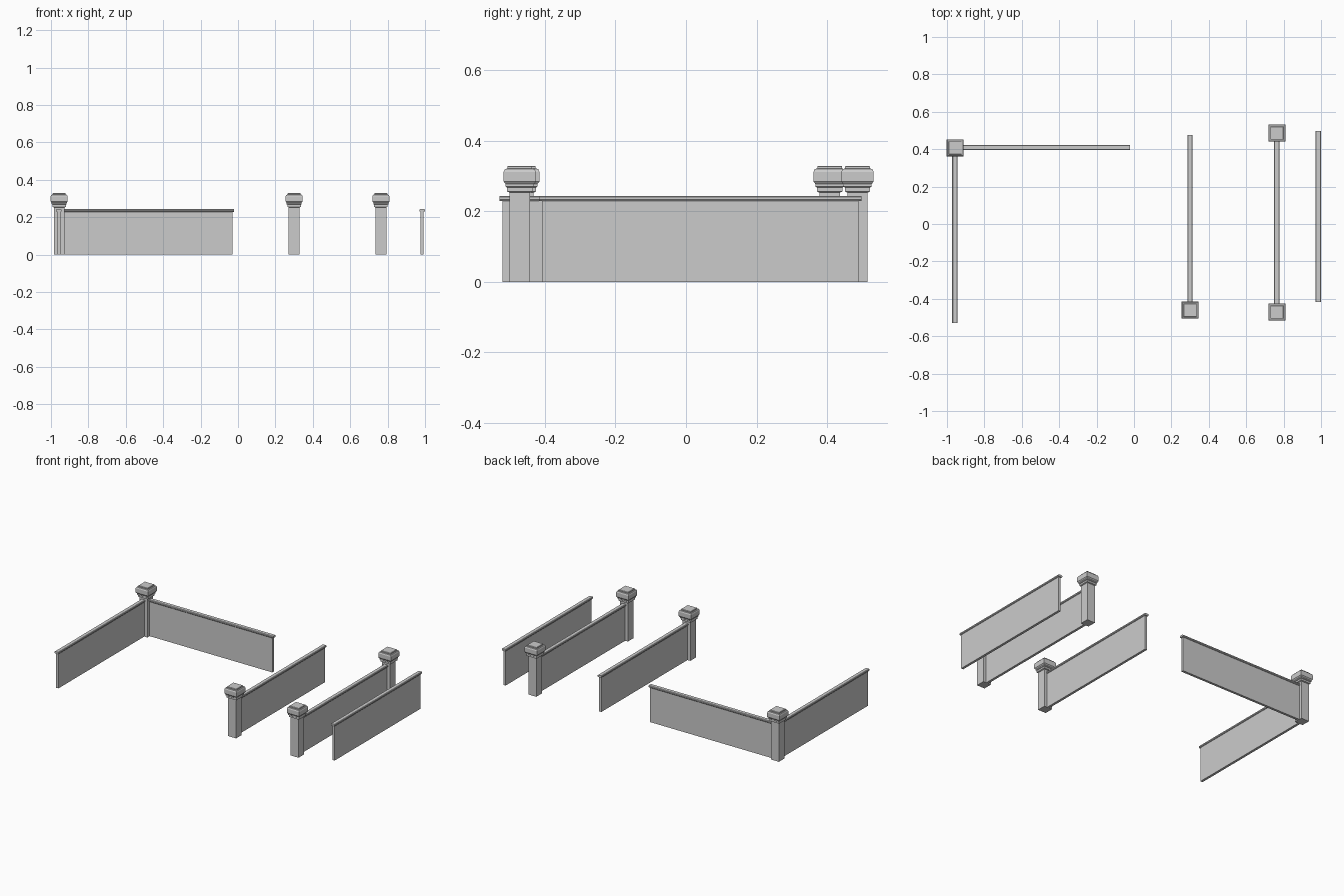
import bpy, bmesh

if "Cube" in bpy.data.objects:
    bpy.data.objects.remove(bpy.data.objects["Cube"])


def mesh_object(name, bm):
    bmesh.ops.recalc_face_normals(bm, faces=bm.faces)
    me = bpy.data.meshes.new(name)
    bm.to_mesh(me)
    bm.free()
    ob = bpy.data.objects.new(name, me)
    bpy.context.collection.objects.link(ob)
    return ob


def skin(bm, rings):
    # Join successive rings of vertices and close both ends
    rings = [[bm.verts.new(p) for p in r] for r in rings]
    n = len(rings[0])
    for a, b in zip(rings, rings[1:]):
        for i in range(n):
            j = (i + 1) % n
            bm.faces.new((a[i], a[j], b[j], b[i]))
    bm.faces.new(rings[0])
    bm.faces.new(rings[-1])


# Square pillar profile: (half width, height)
POST = [(.029, 0), (.029, .253), (.036, .256), (.036, .267), (.040, .270),
        (.040, .277), (.0455, .284), (.0455, .312), (.042, .320),
        (.035, .321), (.035, .327), (.033, .329)]


def post(name, x, y):
    bm = bmesh.new()
    skin(bm, [[(x + sx * h, y + sy * h, z)
               for sx, sy in ((-1, -1), (1, -1), (1, 1), (-1, 1))]
              for h, z in POST])
    mesh_object(name, bm)


# Wall cross sections: (offset across the wall, height)
PANEL = [(-.008, 0), (.008, 0), (.008, .231), (-.008, .231)]
COPING = [(-.011, .229), (.011, .229), (.014, .233), (.014, .240),
          (.011, .243), (-.011, .243), (-.014, .240), (-.014, .233)]


def wall(name, axis, centre, start, end, lip_start=0, lip_end=0):
    for part, section, a, b in (("panel", PANEL, start, end),
                                ("coping", COPING, start - lip_start, end + lip_end)):
        bm = bmesh.new()
        if axis == 'x':
            skin(bm, [[(t, centre + o, z) for o, z in section] for t in (a, b)])
        else:
            skin(bm, [[(centre + o, t, z) for o, z in section] for t in (a, b)])
        mesh_object(name + "_" + part, bm)


LIP = .008

# Corner piece: post with two walls
post("corner_post", -.956, .407)
wall("corner_back_wall", 'x', .409, -.93, -.03, 0, LIP)
wall("corner_side_wall", 'y', -.958, -.520, .38, LIP, 0)

# Wall with one post
post("single_post", .300, -.461)
wall("single_post_wall", 'y', .300, -.435, .467, 0, LIP)

# Wall with a post at each end
post("double_post_back", .764, .486)
post("double_post_front", .764, -.471)
wall("double_post_wall", 'y', .763, -.445, .46)

# Plain wall without posts
wall("plain_wall", 'y', .985, -.408, .489, LIP, LIP)
